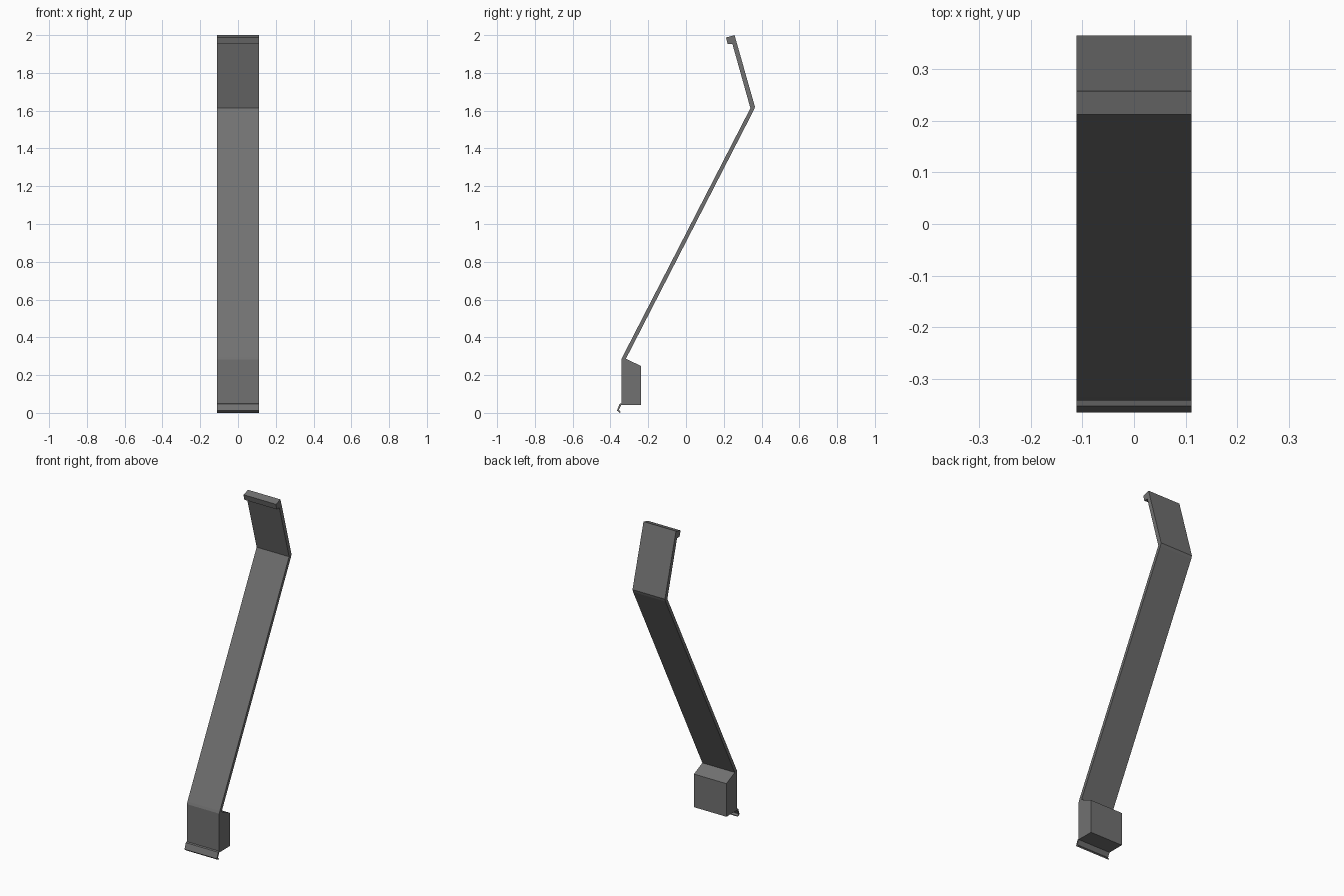
import bpy, bmesh

if "Cube" in bpy.data.objects:
    bpy.data.objects.remove(bpy.data.objects["Cube"])

HALF_WIDTH = 0.111

# Dark grey finish shared by all parts
dark_grey = bpy.data.materials.new("dark_grey")
dark_grey.diffuse_color = (0.165, 0.165, 0.165, 1)
dark_grey.use_nodes = True
dark_grey.node_tree.nodes["Principled BSDF"].inputs["Base Color"].default_value = dark_grey.diffuse_color


def extrude_profile(name, profile):
    """Extrude a side profile of (y, z) points across the full width."""
    bm = bmesh.new()
    face = bm.faces.new([bm.verts.new((-HALF_WIDTH, y, z)) for y, z in profile])
    res = bmesh.ops.extrude_face_region(bm, geom=[face])
    verts = [g for g in res["geom"] if isinstance(g, bmesh.types.BMVert)]
    bmesh.ops.translate(bm, verts=verts, vec=(2 * HALF_WIDTH, 0, 0))
    bmesh.ops.recalc_face_normals(bm, faces=bm.faces)
    mesh = bpy.data.meshes.new(name)
    bm.to_mesh(mesh)
    bm.free()
    mesh.materials.append(dark_grey)
    obj = bpy.data.objects.new(name, mesh)
    bpy.context.collection.objects.link(obj)
    return obj


# Bent strap with the hooked upper end
extrude_profile("bent_strap", [
    (-0.342, 0.283), (-0.320, 0.283), (0.359, 1.603), (0.365, 1.620),
    (0.257, 2.0), (0.212, 1.987), (0.221, 1.952), (0.246, 1.952),
    (0.341, 1.613), (-0.336, 0.297)])

# Solid foot block with a sloping top
extrude_profile("foot_block", [
    (-0.342, 0.043), (-0.237, 0.043), (-0.237, 0.248),
    (-0.322, 0.288), (-0.342, 0.283)])

# Small bent lip at the bottom front edge
extrude_profile("bottom_lip", [
    (-0.342, 0.051), (-0.352, 0.048), (-0.365, 0.012), (-0.350, 0.0),
    (-0.346, 0.006), (-0.355, 0.016), (-0.342, 0.043)])
